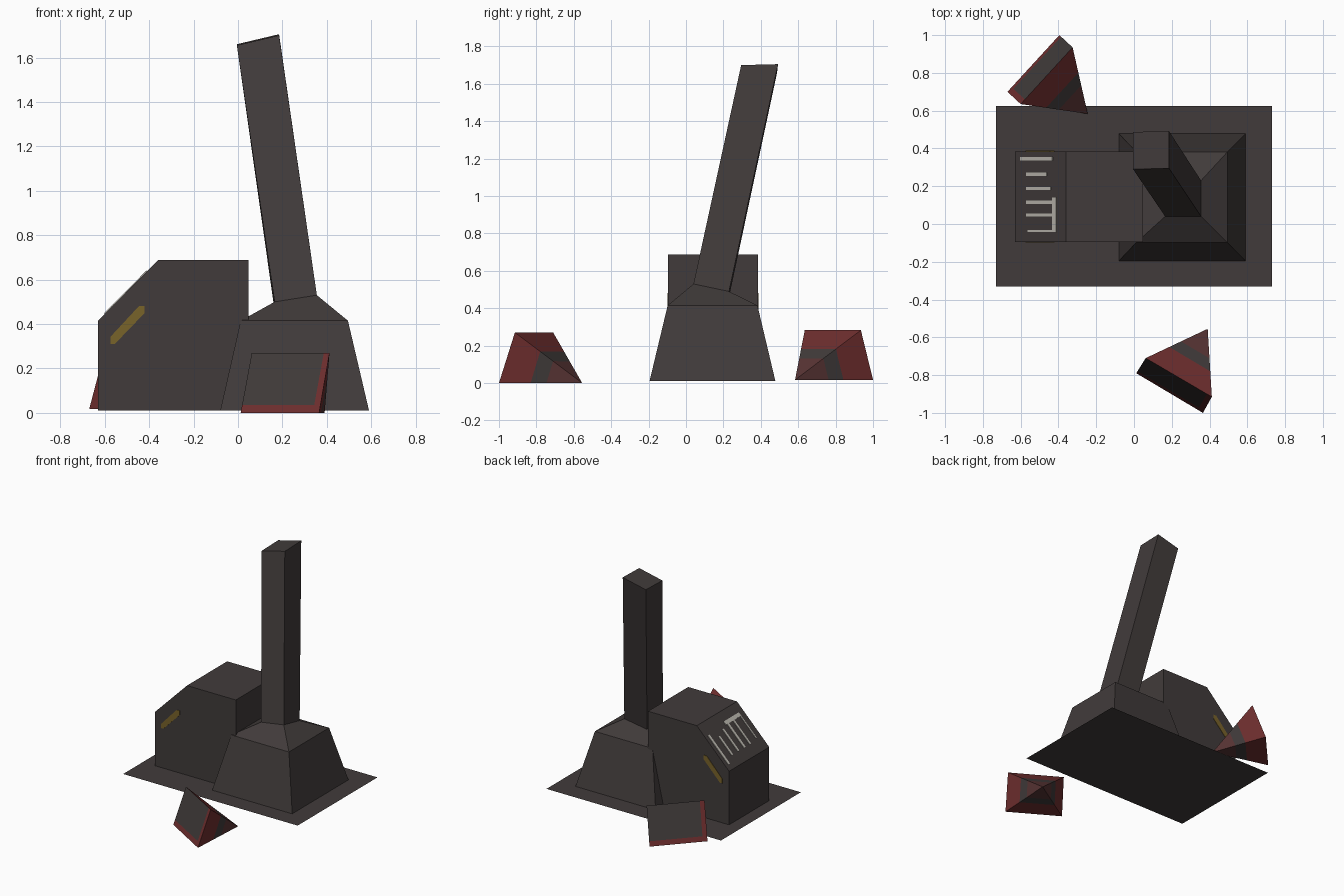
import bpy, bmesh
from mathutils import Vector

if "Cube" in bpy.data.objects:
    bpy.data.objects.remove(bpy.data.objects["Cube"])


def material(name, rgb):
    m = bpy.data.materials.new(name)
    m.diffuse_color = (*rgb, 1)
    m.use_nodes = True
    m.node_tree.nodes["Principled BSDF"].inputs["Base Color"].default_value = m.diffuse_color
    return m


GREY = material("charcoal", (0.053, 0.044, 0.043))
RED = material("red", (0.16, 0.028, 0.028))
BROWN = material("dark red", (0.10, 0.035, 0.035))
GOLD = material("old gold", (0.19, 0.125, 0.023))
WHITE = material("off white", (0.50, 0.48, 0.43))


def add(name, bm, *mats):
    bmesh.ops.recalc_face_normals(bm, faces=bm.faces)
    me = bpy.data.meshes.new(name)
    bm.to_mesh(me)
    bm.free()
    for m in mats:
        me.materials.append(m)
    ob = bpy.data.objects.new(name, me)
    bpy.context.collection.objects.link(ob)
    return ob


def loft(name, rings, mat, cap_start=True):
    """Join rings of matching points into a closed flat-sided body."""
    bm = bmesh.new()
    vs = [[bm.verts.new(p) for p in r] for r in rings]
    n = len(rings[0])
    for a, b in zip(vs, vs[1:]):
        for i in range(n):
            j = (i + 1) % n
            bm.faces.new((a[i], a[j], b[j], b[i]))
    if cap_start:
        bm.faces.new(vs[0])
    bm.faces.new(vs[-1])
    return add(name, bm, mat)


def rect(x0, x1, y0, y1, z):
    return [(x0, y0, z), (x1, y0, z), (x1, y1, z), (x0, y1, z)]


# Flat floor plate
bm = bmesh.new()
bm.faces.new([bm.verts.new(p) for p in rect(-0.73, 0.73, -0.33, 0.625, 0.01)])
add("floor_plate", bm, GREY)

# Console with a sloping panel
profile = [(-0.63, 0.01), (-0.63, 0.415), (-0.36, 0.688), (0.048, 0.688), (0.048, 0.01)]
loft("console", [[(x, y, z) for x, z in profile] for y in (-0.095, 0.385)], GREY)

# Pedestal, shoulder and leaning lever
neck = [(0.165, 0.04, 0.50), (0.355, 0.04, 0.53), (0.355, 0.23, 0.49), (0.165, 0.23, 0.46)]
tip = [(-0.005, 0.29, 1.655), (0.185, 0.295, 1.70), (0.185, 0.492, 1.705), (-0.005, 0.487, 1.66)]
loft("pedestal", [rect(-0.08, 0.59, -0.195, 0.478, 0.01),
                  rect(0.012, 0.495, -0.098, 0.382, 0.415), neck], GREY)
loft("lever", [neck, tip], GREY)

# Gold bars painted on both console sides
bar = [(-0.575, 0.31), (-0.555, 0.31), (-0.42, 0.45), (-0.42, 0.482), (-0.445, 0.482), (-0.575, 0.342)]
for side, ys in (("front", (-0.094, -0.098)), ("back", (0.384, 0.388))):
    loft("gold_bar_" + side, [[(x, y, z) for x, z in bar] for y in ys], GOLD)

# White marks on the sloping panel
marks = [(-0.60, -0.43, 0.335, 0.355), (-0.57, -0.46, 0.255, 0.272), (-0.57, -0.44, 0.18, 0.197),
         (-0.57, -0.42, 0.105, 0.125), (-0.57, -0.43, 0.04, 0.056), (-0.56, -0.43, -0.042, -0.032),
         (-0.43, -0.41, -0.042, 0.14)]
for i, (x0, x1, y0, y1) in enumerate(marks):
    rings = []
    for off in (-0.001, 0.003):
        rings.append([(x - off, y, 0.415 + (x + 0.63) * 0.273 / 0.27 + off)
                      for x, y, _ in rect(x0, x1, y0, y1, 0)])
    loft(f"panel_mark_{i + 1}", rings, WHITE)


def pedal(name, left, right, top_right, top_left, point):
    """Wedge with a four-sided end tapering to a point, painted in bands."""
    pts = [Vector(p) for p in (left, right, top_right, top_left, point)]
    bm = bmesh.new()
    a, b, c, d, e = [bm.verts.new(p) for p in pts]
    end = bm.faces.new((a, b, c, d))
    for u, v in ((a, b), (b, c), (c, d), (d, a)):
        bm.faces.new((u, v, e))
    n = (pts[1] - pts[0]).cross(pts[3] - pts[0]).normalized()
    depth = (pts[4] - pts[0]).dot(n)
    across = pts[1] - pts[0]
    up = pts[3] - pts[0]
    up_n = (up - across * (up.dot(across) / across.length_squared)).normalized()
    height = up.dot(up_n)

    def cut(co, no):
        bmesh.ops.bisect_plane(bm, geom=bm.verts[:] + bm.edges[:] + bm.faces[:],
                               plane_co=co, plane_no=no)

    # band cuts, then borders on the end face
    for t in (0.38, 0.57):
        cut(pts[0] + n * depth * t, n)
    cut(pts[0] + up_n * height * 0.13, up_n)
    cut(pts[0] + across * 0.92, across)
    for f in bm.faces:
        r = f.calc_center_median() - pts[0]
        t = r.dot(n) / depth
        if t < 0.01:
            border = r.dot(up_n) < height * 0.13 or r.dot(across) > 0.92 * across.length_squared
            f.material_index = 1 if border else 0
        else:
            f.material_index = 1 if t < 0.38 else 0 if t < 0.57 else 2
    add(name, bm, GREY, RED, BROWN)


# Two loose wedge pedals
pedal("front_pedal", (0.012, -0.79, 0), (0.365, -1.0, 0), (0.412, -0.915, 0.27),
      (0.062, -0.71, 0.27), (0.39, -0.555, 0))
pedal("back_pedal", (-0.395, 1.0, 0.017), (-0.67, 0.70, 0.017), (-0.60, 0.635, 0.283),
      (-0.325, 0.935, 0.283), (-0.245, 0.583, 0.017))
